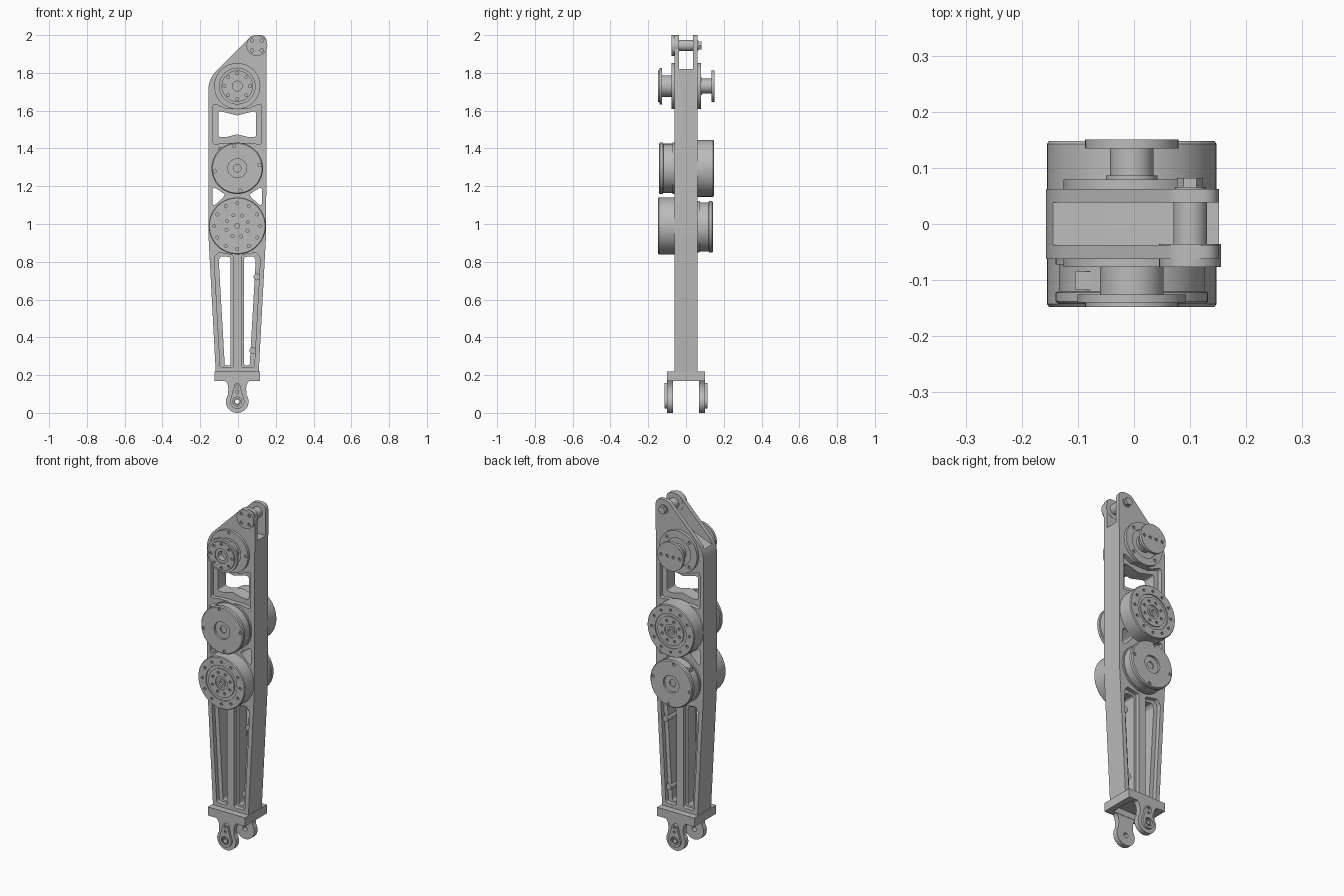
import bpy, bmesh, math
from mathutils import Vector

if "Cube" in bpy.data.objects:
    bpy.data.objects.remove(bpy.data.objects["Cube"])

CX = -0.004      # centre line of the arm
HALF = 0.062     # half thickness of the arm

grey = bpy.data.materials.new("machined_grey")
grey.use_nodes = True
grey.diffuse_color = (0.5, 0.5, 0.5, 1)
grey.node_tree.nodes["Principled BSDF"].inputs["Base Color"].default_value = (0.5, 0.5, 0.5, 1)


def finish(name, bm):
    bmesh.ops.recalc_face_normals(bm, faces=bm.faces)
    mesh = bpy.data.meshes.new(name)
    bm.to_mesh(mesh)
    bm.free()
    mesh.materials.append(grey)
    obj = bpy.data.objects.new(name, mesh)
    bpy.context.collection.objects.link(obj)
    return obj


def circle(x, z, r, n=20, start=0, end=360):
    steps = n if end - start == 360 else n + 1
    angles = [math.radians(start + (end - start) * i / n) for i in range(steps)]
    return [(x + r * math.cos(a), z + r * math.sin(a)) for a in angles]


def rounded(points, radius=0.015, n=6):
    """Round the corners of an outline; a third value sets a corner's own radius."""
    out = []
    for i, p in enumerate(points):
        r = p[2] if len(p) > 2 else radius
        here = Vector(p[:2])
        a = Vector(points[i - 1][:2]) - here
        b = Vector(points[(i + 1) % len(points)][:2]) - here
        t = min(r / math.tan(a.angle(b) / 2), 0.48 * a.length, 0.48 * b.length)
        p0, p1 = here + a.normalized() * t, here + b.normalized() * t
        for k in range(n + 1):
            u = k / n
            q = p0 * (1 - u) ** 2 + here * 2 * u * (1 - u) + p1 * u ** 2
            out.append((q.x, q.y))
    return out


def prism(name, outlines, y0, y1):
    """Extrude one or more x-z outlines along y."""
    bm = bmesh.new()
    for outline in outlines:
        face = bm.faces.new([bm.verts.new((x, y0, z)) for x, z in outline])
        moved = bmesh.ops.extrude_face_region(bm, geom=[face])["geom"]
        verts = [v for v in moved if isinstance(v, bmesh.types.BMVert)]
        bmesh.ops.translate(bm, verts=verts, vec=(0, y1 - y0, 0))
        if not face.is_valid or len(face.link_loops if hasattr(face, "link_loops") else face.loops) == 0:
            continue
    # make sure both ends are closed
    open_edges = [e for e in bm.edges if e.is_boundary]
    if open_edges:
        bmesh.ops.holes_fill(bm, edges=open_edges, sides=0)
    return finish(name, bm)


def lathe(name, z, side, profile, n=56):
    """Turn a (radius, distance) profile around a y axis at height z."""
    bm = bmesh.new()
    rings = [[bm.verts.new((x, side * y, zz)) for x, zz in circle(CX, z, r, n)] for r, y in profile]
    for a, b in zip(rings, rings[1:]):
        for i in range(n):
            j = (i + 1) % n
            bm.faces.new((a[i], a[j], b[j], b[i]))
    bm.faces.new(rings[0])
    bm.faces.new(rings[-1])
    return finish(name, bm)


def cut(obj, outlines, y0, y1):
    cutter = prism("cutter", outlines, y0, y1)
    mod = obj.modifiers.new("cut", "BOOLEAN")
    mod.operation, mod.solver, mod.object = "DIFFERENCE", "EXACT", cutter
    bpy.context.view_layer.objects.active = obj
    bpy.ops.object.modifier_apply(modifier=mod.name)
    bpy.data.objects.remove(cutter)


def drill(obj, z, ring, count, r, y0, y1, turn=0):
    cut(obj, [circle(x, zz, r, 10) for x, zz in circle(CX, z, ring, count, turn, turn + 360)], y0, y1)


def box(name, lo, hi):
    return prism(name, [[(lo[0], lo[2]), (hi[0], lo[2]), (hi[0], hi[2]), (lo[0], hi[2])]], lo[1], hi[1])


def both(points):
    """Outline on each side of the centre line."""
    return [rounded([(CX + s * p[0], p[1]) for p in points]) for s in (-1, 1)]


# Arm frame
frame = prism("arm_frame", [rounded([
    (-0.117, 0.2, 0.001), (0.109, 0.2, 0.001), (0.149, 0.95, 0.3), (0.152, 2.0, 0.055),
    (0.074, 2.0, 0.055), (-0.157, 1.769, 0.15), (-0.157, 0.95, 0.3)], n=8)], -HALF, HALF)

# Fork slot at the top
cut(frame, [[(-0.3, 1.75), (-0.13, 1.77), (0.0, 1.82), (0.3, 1.82), (0.3, 2.1), (-0.3, 2.1)]], -0.037, 0.038)

# Recessed pockets around the windows, front and back
leg_pocket = both([(0.022, 0.24), (0.09, 0.24), (0.122, 0.82), (0.1, 0.85), (0.022, 0.835)])
top_pocket = [rounded([(CX + x, z) for x, z in (
    (-0.128, 1.42), (-0.07, 1.43), (0.07, 1.43), (0.128, 1.42),
    (0.128, 1.64), (0.06, 1.61), (-0.06, 1.61), (-0.128, 1.64))])]
for y0, y1 in ((-0.1, -0.037), (0.037, 0.1)):
    cut(frame, leg_pocket + top_pocket, y0, y1)

# Open windows
windows = both([(0.036, 0.25), (0.066, 0.25), (0.098, 0.81), (0.085, 0.83), (0.036, 0.825)])
windows += both([(0.132, 1.2), (0.06, 1.155), (0.132, 1.085)])
windows += [rounded([(CX + x, z) for x, z in (
    (-0.1, 1.46), (-0.06, 1.46), (0, 1.475), (0.06, 1.46), (0.1, 1.46),
    (0.1, 1.6), (0.06, 1.59), (0, 1.575), (-0.06, 1.59), (-0.1, 1.6))])]
cut(frame, windows, -0.2, 0.2)

# Cable bosses inside the right window
for i, (x, z) in enumerate(((0.1, 0.72), (0.078, 0.33))):
    prism(f"cable_boss_{i + 1}", [circle(x, z, 0.018)], -0.05, 0.05)

# Top pin, its bearing cap and hex bolt
PIN = (0.1, 1.945)
prism("top_pin", [circle(*PIN, 0.03, 32)], -0.05, 0.05)
cap = prism("pin_cap", [circle(*PIN, 0.055, 40)], -0.077, -0.036)
cut(cap, [circle(x, z, 0.009, 10) for x, z in circle(*PIN, 0.037, 4, 45, 405)], -0.1, -0.068)
prism("pin_washer", [circle(*PIN, 0.027, 28)], 0.06, 0.066)
prism("pin_bolt", [circle(*PIN, 0.023, 6)], 0.064, 0.082)

# Upper joint hub
hub = lathe("hub_front", 1.73, -1, [
    (0.122, 0.055), (0.122, 0.077), (0.075, 0.077), (0.075, 0.068), (0.057, 0.068), (0.057, 0.126),
    (0.097, 0.126), (0.097, 0.14), (0.083, 0.14), (0.083, 0.148), (0.042, 0.148), (0.042, 0.142),
    (0.026, 0.142), (0.026, 0.11)])
drill(hub, 1.73, 0.068, 8, 0.008, -0.2, -0.138)
drill(hub, 1.73, 0.109, 4, 0.009, -0.2, -0.07)
hub = lathe("hub_back", 1.73, 1, [
    (0.122, 0.055), (0.122, 0.079), (0.08, 0.079), (0.08, 0.07), (0.046, 0.07), (0.046, 0.086),
    (0.039, 0.086), (0.039, 0.135), (0.083, 0.135), (0.083, 0.151)])
cut(hub, [circle(CX + x, 1.73, 0.009, 10) for x in (-0.06, -0.02, 0.02, 0.06)], 0.141, 0.2)
drill(hub, 1.73, 0.101, 4, 0.009, 0.07, 0.12, 45)


# Joint drives: a geared output on one side, a capped motor on the other
def gear_drive(name, z, side):
    drive = lathe(name, z, side, [
        (0.151, 0.055), (0.151, 0.143), (0.147, 0.148), (0.1, 0.148), (0.1, 0.142), (0.083, 0.142),
        (0.083, 0.148), (0.038, 0.148), (0.038, 0.142), (0.024, 0.142), (0.024, 0.148),
        (0.012, 0.148), (0.012, 0.135)])
    near, far = sorted((side * 0.136, side * 0.2))
    drill(drive, z, 0.122, 12, 0.008, near, far)
    drill(drive, z, 0.06, 8, 0.008, near, far, 20)


def motor(name, z, side):
    body = lathe(name, z, side, [
        (0.136, 0.055), (0.136, 0.072), (0.13, 0.072), (0.13, 0.12), (0.136, 0.122), (0.136, 0.138),
        (0.131, 0.143), (0.05, 0.143), (0.05, 0.13), (0.02, 0.13), (0.02, 0.122)])
    near, far = sorted((side * 0.134, side * 0.2))
    drill(body, z, 0.12, 4, 0.009, near, far, 8)
    y0, y1 = sorted((side * 0.085, side * 0.118))
    box(name + "_connector", (CX - 0.1, y0, z + 0.06), (CX - 0.06, y1, z + 0.11))


gear_drive("lower_gear_drive", 0.99, -1)
motor("lower_motor", 0.985, 1)
motor("upper_motor", 1.295, -1)
gear_drive("upper_gear_drive", 1.295, 1)

# Foot plate, hollow underneath, with corner screws
foot = box("foot_plate", (CX - 0.12, -0.1, 0.17), (CX + 0.12, 0.1, 0.22))
cut(foot, [[(CX - 0.085, 0.1), (CX + 0.085, 0.1), (CX + 0.085, 0.205), (CX - 0.085, 0.205)]], -0.068, 0.068)

# Foot clevis lugs with keyhole bosses
lug_outline = [(CX + 0.068, 0.175), (CX + 0.052, 0.155), (CX + 0.047, 0.13)]
lug_outline += circle(CX, 0.06, 0.06, 40, 35, -215)[0:]
lug_outline += [(CX - 0.047, 0.13), (CX - 0.052, 0.155), (CX - 0.068, 0.175)]
boss_outline = circle(CX, 0.14, 0.017, 12, 0, 180) + circle(CX, 0.06, 0.038, 28, 155, 385)
for label, side in (("front", -1), ("back", 1)):
    y0, y1 = sorted((side * 0.07, side * 0.1))
    lug = prism(label + "_lug", [lug_outline], y0, y1)
    cut(lug, [circle(CX, 0.06, 0.014)], -0.2, 0.2)
    y0, y1 = sorted((side * 0.098, side * 0.114))
    boss = prism(label + "_lug_boss", [boss_outline], y0, y1)
    cut(boss, [circle(CX, 0.06, 0.024), circle(CX, 0.112, 0.008, 10), circle(CX, 0.14, 0.008, 10)], -0.2, 0.2)
    bush = prism(label + "_lug_bush", [circle(CX, 0.06, 0.018)], y0, y1 - 0.004)
    cut(bush, [circle(CX, 0.06, 0.012)], -0.2, 0.2)

# Smooth curved walls, keep machined edges crisp
bpy.ops.object.select_all(action="DESELECT")
for obj in bpy.context.scene.objects:
    if obj.type == "MESH":
        obj.select_set(True)
        bpy.context.view_layer.objects.active = obj
bpy.ops.object.shade_smooth_by_angle(angle=math.radians(30))
